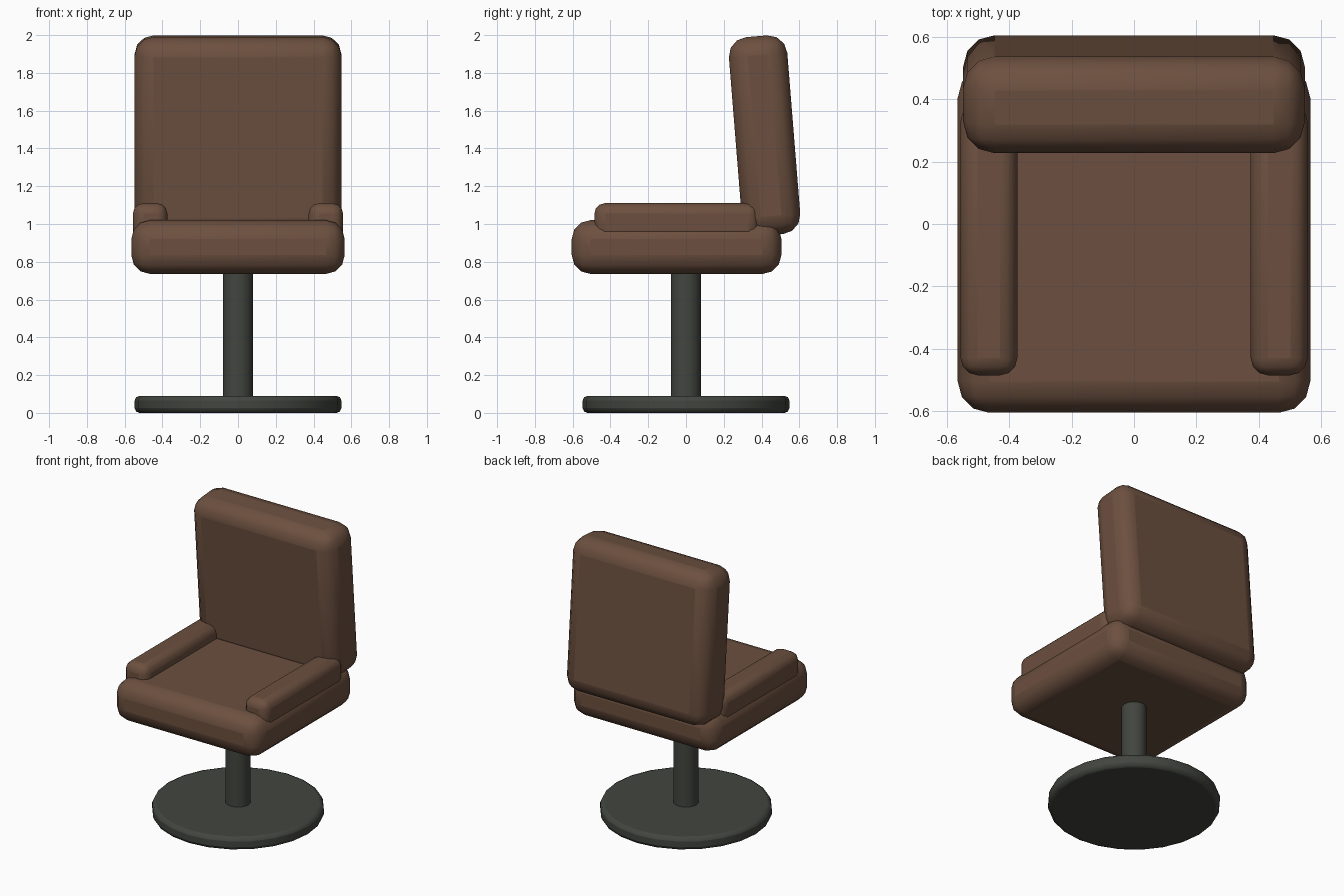
import bpy
from math import radians

if "Cube" in bpy.data.objects:
    bpy.data.objects.remove(bpy.data.objects["Cube"])


def material(name, color):
    m = bpy.data.materials.new(name)
    m.diffuse_color = (*color, 1)
    m.use_nodes = True
    m.node_tree.nodes["Principled BSDF"].inputs["Base Color"].default_value = m.diffuse_color
    return m


leather = material("brown_leather", (0.15, 0.08, 0.05))
metal = material("dark_metal", (0.055, 0.06, 0.05))


def finish(ob, name, mat, bevel=0, segments=3):
    ob.name = name
    ob.data.materials.append(mat)
    if bevel:
        mod = ob.modifiers.new("rounding", 'BEVEL')
        mod.width = bevel
        mod.segments = segments
        mod.limit_method = 'ANGLE'
        mod.angle_limit = radians(40)
    for p in ob.data.polygons:
        p.use_smooth = True
    bpy.ops.object.shade_smooth_by_angle(angle=radians(40))
    return ob


def cushion(name, center, size, bevel, tilt=0):
    bpy.ops.mesh.primitive_cube_add(size=1, location=center)
    ob = bpy.context.object
    ob.scale = size
    bpy.ops.object.transform_apply(location=False, rotation=False, scale=True)
    ob.rotation_euler.x = radians(tilt)
    return finish(ob, name, leather, bevel)


def disc(name, radius, z0, z1, bevel=0):
    bpy.ops.mesh.primitive_cylinder_add(vertices=24, radius=radius, depth=z1 - z0,
                                        location=(0, 0, (z0 + z1) / 2))
    return finish(bpy.context.object, name, metal, bevel, 2)


# Pedestal
disc("base_plate", 0.547, 0.0, 0.09, 0.025)
disc("post", 0.08, 0.06, 0.78)

# Seat cushion and forward-tilted backrest
cushion("seat", (0, -0.05, 0.878), (1.13, 1.11, 0.285), 0.1)
cushion("backrest", (0, 0.416, 1.468), (1.095, 0.31, 1.055), 0.1, 4.6)

# Low armrests sunk into the seat
for side, name in ((-1, "armrest_left"), (1, "armrest_right")):
    cushion(name, (side * 0.465, -0.05, 1.01), (0.182, 0.87, 0.2), 0.055)
